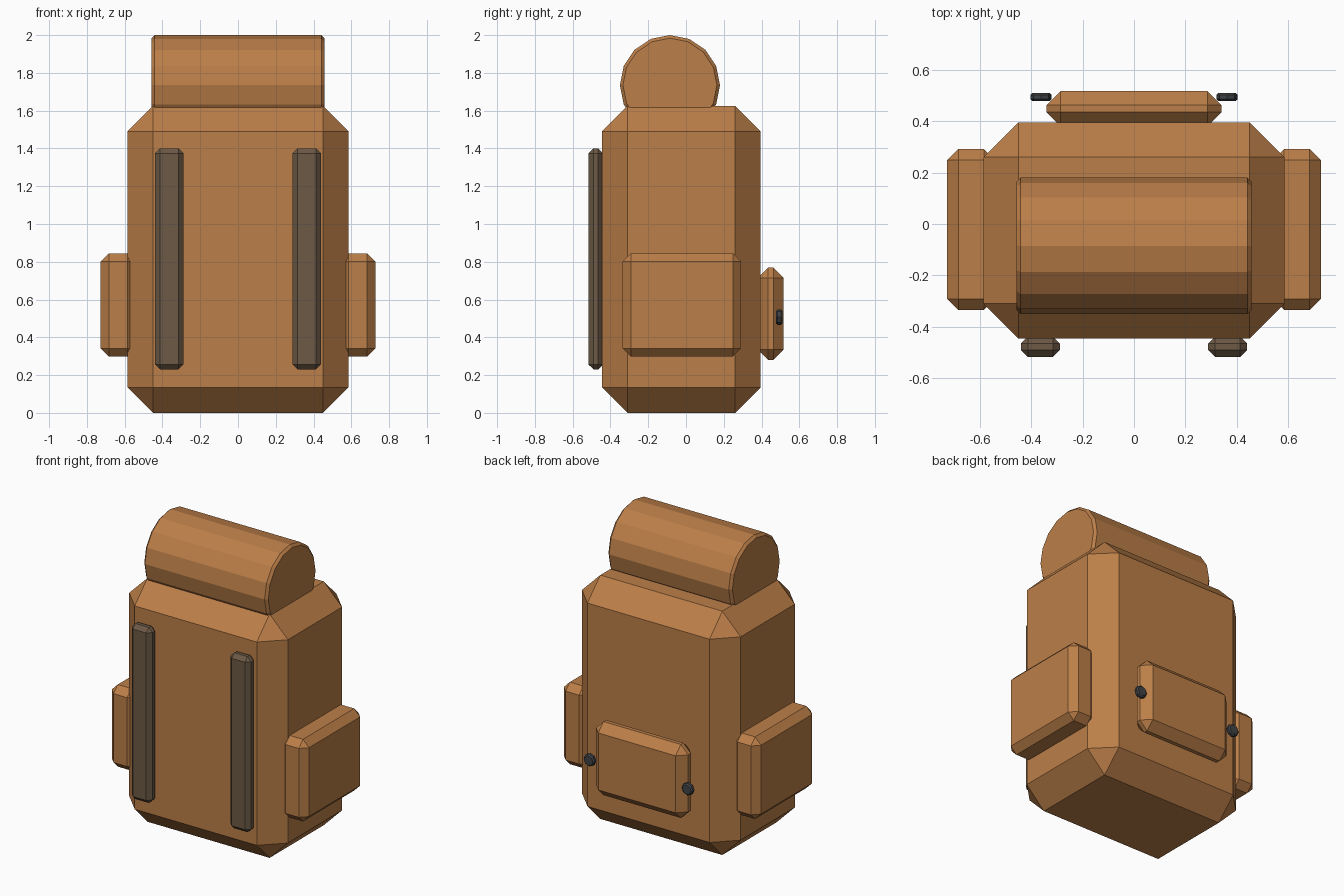
import bpy, bmesh, math
from mathutils import Matrix, Vector

if "Cube" in bpy.data.objects:
    bpy.data.objects.remove(bpy.data.objects["Cube"])


def material(name, rgb):
    m = bpy.data.materials.new(name)
    m.diffuse_color = (*rgb, 1)
    m.use_nodes = True
    m.node_tree.nodes["Principled BSDF"].inputs["Base Color"].default_value = m.diffuse_color
    return m


canvas = material("canvas", (0.50, 0.21, 0.065))
leather = material("leather", (0.15, 0.10, 0.06))
metal = material("metal", (0.05, 0.055, 0.06))


def finish(name, bm, mat, bevel, min_angle):
    # one-segment chamfer on the sharp edges
    edges = [e for e in bm.edges if e.calc_face_angle(0) > math.radians(min_angle)]
    bmesh.ops.bevel(bm, geom=edges, offset=bevel, segments=1,
                    profile=0.5, affect='EDGES')
    bmesh.ops.recalc_face_normals(bm, faces=bm.faces)
    mesh = bpy.data.meshes.new(name)
    bm.to_mesh(mesh)
    bm.free()
    mesh.materials.append(mat)
    obj = bpy.data.objects.new(name, mesh)
    bpy.context.collection.objects.link(obj)
    return obj


def box(name, lo, hi, bevel, mat):
    lo, hi = Vector(lo), Vector(hi)
    bm = bmesh.new()
    bmesh.ops.create_cube(bm, size=1, matrix=Matrix.Translation((lo + hi) / 2)
                          @ Matrix.Diagonal((*(hi - lo), 1)))
    return finish(name, bm, mat, bevel, 60)


def cylinder(name, centre, axis, radius, depth, sides, bevel, mat):
    bm = bmesh.new()
    rot = Matrix.Rotation(math.pi / 2, 4, axis)
    bmesh.ops.create_cone(bm, cap_ends=True, segments=sides, radius1=radius,
                          radius2=radius, depth=depth,
                          matrix=Matrix.Translation(centre) @ rot)
    return finish(name, bm, mat, bevel, 70)


# Main bag
box("bag_body", (-0.585, -0.445, 0), (0.585, 0.395, 1.625), 0.135, canvas)

# Bedroll lying across the top
cylinder("bedroll", (0, -0.085, 1.735), 'Y', 0.265, 0.914, 16, 0.016, canvas)

# Back pocket
box("back_pocket", (-0.34, 0.38, 0.28), (0.34, 0.517, 0.77), 0.055, canvas)

# Mirrored pairs: side pockets, shoulder straps, pocket buttons
for side, s in (("left", -1), ("right", 1)):
    def span(a, b):
        return sorted((s * a, s * b))

    x0, x1 = span(0.54, 0.727)
    box(side + "_pocket", (x0, -0.335, 0.298), (x1, 0.292, 0.845), 0.044, canvas)
    x0, x1 = span(0.288, 0.44)
    box(side + "_strap", (x0, -0.517, 0.23), (x1, -0.438, 1.40), 0.027, leather)
    cylinder(side + "_button", (s * 0.362, 0.494, 0.507), 'X',
             0.041, 0.033, 8, 0.008, metal)
